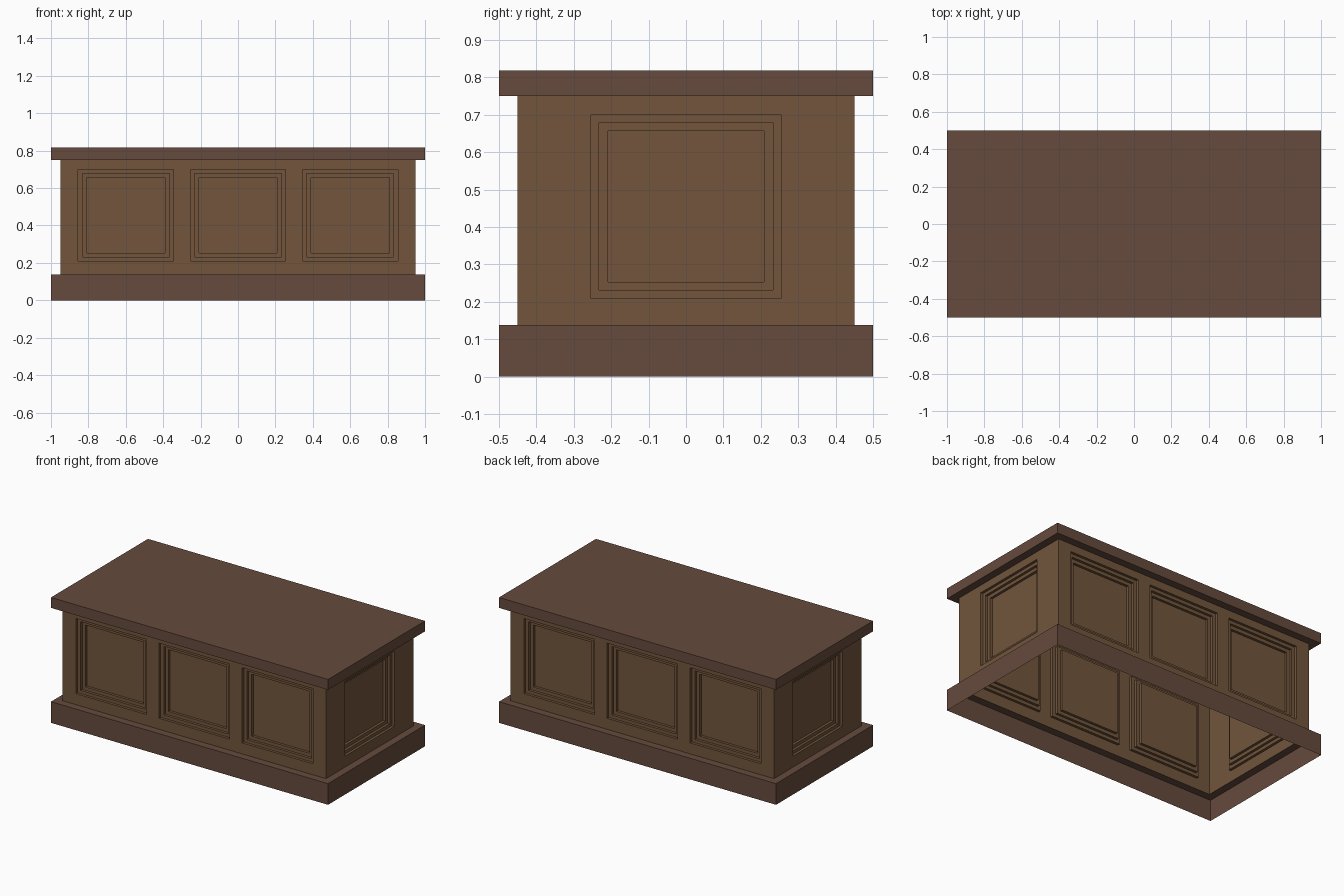
import bpy, bmesh
from math import pi
from mathutils import Matrix, Vector

if "Cube" in bpy.data.objects:
    bpy.data.objects.remove(bpy.data.objects["Cube"])

BODY_X, BODY_Y = 0.95, 0.45
Z_BASE, Z_LID, Z_TOP = 0.138, 0.75, 0.818


def material(name, rgb):
    m = bpy.data.materials.new(name)
    m.diffuse_color = (*rgb, 1)
    m.use_nodes = True
    m.node_tree.nodes["Principled BSDF"].inputs["Base Color"].default_value = m.diffuse_color
    return m


trim_wood = material("trim_wood", (0.133, 0.070, 0.047))
body_wood = material("body_wood", (0.168, 0.091, 0.045))


def finish(bm, name, mat):
    bmesh.ops.remove_doubles(bm, verts=bm.verts, dist=0.0005)
    me = bpy.data.meshes.new(name)
    bm.to_mesh(me)
    bm.free()
    me.materials.append(mat)
    bpy.context.collection.objects.link(bpy.data.objects.new(name, me))


def bridge(bm, a, b):
    for i in range(4):
        j = (i + 1) % 4
        bm.faces.new((a[i], a[j], b[j], b[i]))


def rect_shell(name, levels, cap):
    """Shell of stacked rectangles, each given as (half x, half y, z)."""
    bm = bmesh.new()
    loops = [[bm.verts.new((sx * x, sy * y, z))
              for sx, sy in ((-1, -1), (1, -1), (1, 1), (-1, 1))]
             for x, y, z in levels]
    for a, b in zip(loops, loops[1:]):
        bridge(bm, a, b)
    if cap:
        bm.faces.new(loops[-1])
    finish(bm, name, trim_wood)


# Plinth (open underneath) and overhanging lid
rect_shell("plinth", [(1, 0.5, 0), (1, 0.5, Z_BASE), (BODY_X, BODY_Y, Z_BASE)], False)
rect_shell("lid", [(BODY_X, BODY_Y, Z_LID), (1, 0.5, Z_LID), (1, 0.5, Z_TOP)], True)

# Body walls with stepped recessed panels
PANEL = 0.255
PANEL_Z = (0.21, 0.70)
INSETS = (0, 0.0225, 0.046)
STEP = 0.05 / 3


def wall(bm, half, dist, centers, angle):
    rot = Matrix.Rotation(angle, 3, 'Z')

    def quad(u0, u1, z0, z1, depth=0.0):
        return [bm.verts.new(rot @ Vector((u, depth - dist, z)))
                for u, z in ((u0, z0), (u1, z0), (u1, z1), (u0, z1))]

    us = [-half] + [c + s * PANEL for c in centers for s in (-1, 1)] + [half]
    zs = [Z_BASE, *PANEL_Z, Z_LID]
    for i in range(len(us) - 1):
        for j in range(3):
            loop = quad(us[i], us[i + 1], zs[j], zs[j + 1])
            if j == 1 and i % 2:
                for k, s in enumerate(INSETS):
                    r = (us[i] + s, us[i + 1] - s, zs[1] + s * 0.94, zs[2] - s * 0.94)
                    for depth in (k * STEP, (k + 1) * STEP):
                        if k or depth:
                            nxt = quad(*r, depth)
                            bridge(bm, loop, nxt)
                            loop = nxt
            bm.faces.new(loop)


bm = bmesh.new()
for turn in (0, pi):
    wall(bm, BODY_X, BODY_Y, (-0.6, 0, 0.6), turn)
    wall(bm, BODY_Y, BODY_X, (0,), turn + pi / 2)
finish(bm, "panelled_body", body_wood)
